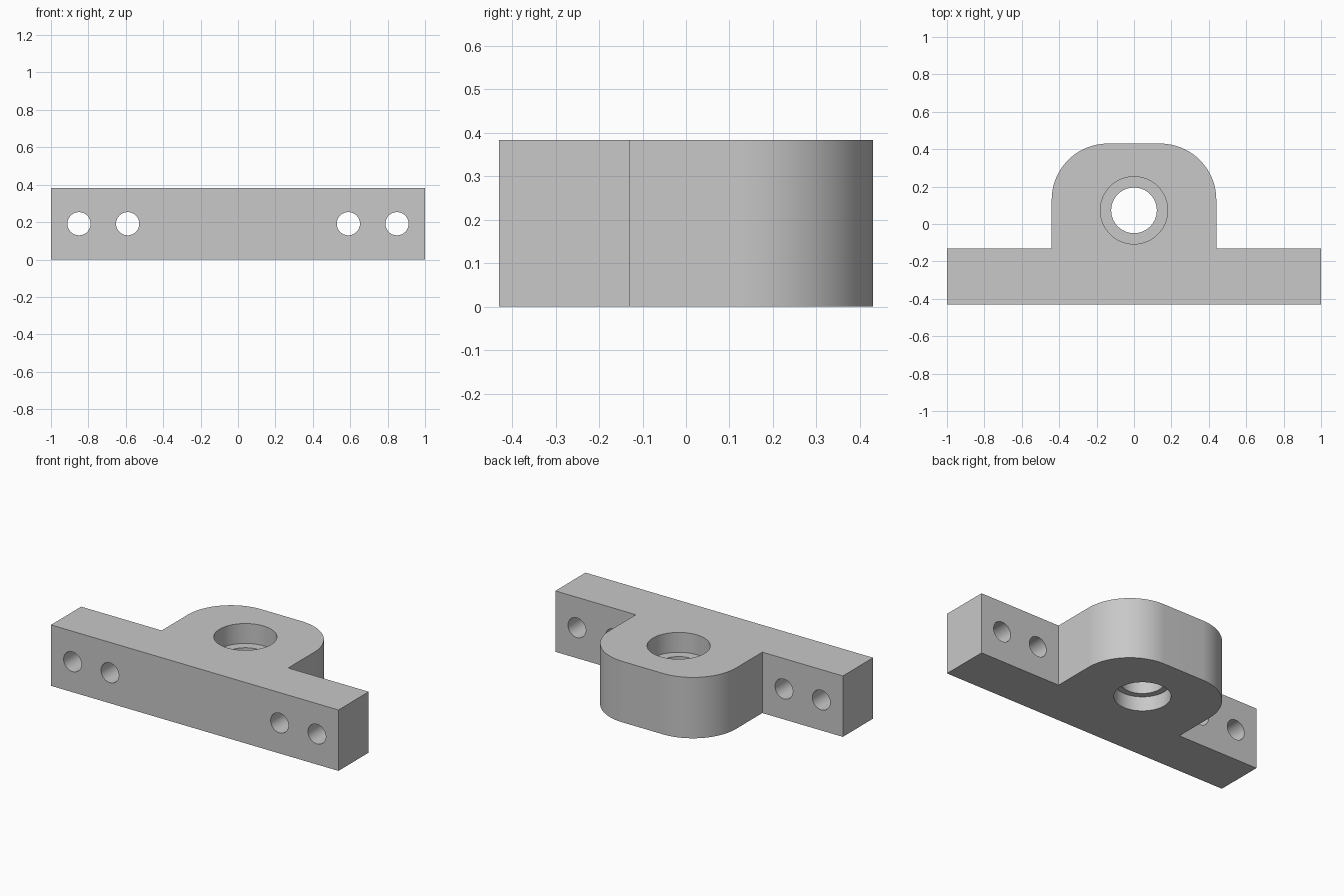
import bpy
import bmesh
import math

cube = bpy.data.objects.get("Cube")
if cube:
    bpy.data.objects.remove(cube, do_unlink=True)

HEIGHT = 0.383
FRONT, STEP, BACK = -0.43, -0.13, 0.43
LUG_HALF, CORNER = 0.44, 0.3
BORE_Y = 0.073

# Plain grey material
grey = bpy.data.materials.new("plain grey")
grey.use_nodes = True
colour = (0.58, 0.58, 0.58, 1)
grey.diffuse_color = colour
grey.node_tree.nodes["Principled BSDF"].inputs["Base Color"].default_value = colour

# Outline: flat bar with a round-cornered lug behind it
half = [(1, FRONT), (1, STEP), (LUG_HALF, STEP)]
for i in range(25):
    a = math.pi / 2 * i / 24
    half.append((LUG_HALF - CORNER + CORNER * math.cos(a),
                 BACK - CORNER + CORNER * math.sin(a)))
outline = half + [(-x, y) for x, y in reversed(half)]

bm = bmesh.new()
base = bm.faces.new([bm.verts.new((x, y, 0)) for x, y in outline])
top = bmesh.ops.extrude_face_region(bm, geom=[base])["geom"]
bmesh.ops.translate(bm, vec=(0, 0, HEIGHT),
                    verts=[v for v in top if isinstance(v, bmesh.types.BMVert)])
bmesh.ops.recalc_face_normals(bm, faces=bm.faces)
mesh = bpy.data.meshes.new("mounting_block")
bm.to_mesh(mesh)
bm.free()
block = bpy.data.objects.new("mounting_block", mesh)
bpy.context.collection.objects.link(block)
block.data.materials.append(grey)


def drill(radius, length, centre, tilt=0):
    """Cut a round hole through the block and discard the cutter."""
    bpy.ops.mesh.primitive_cylinder_add(vertices=64, radius=radius, depth=length,
                                        location=centre, rotation=(tilt, 0, 0))
    cutter = bpy.context.object
    cutter.name = "hole_cutter"
    cutter.hide_render = True
    cutter.data.materials.append(grey)
    mod = block.modifiers.new("hole", 'BOOLEAN')
    mod.operation = 'DIFFERENCE'
    mod.solver = 'EXACT'
    mod.object = cutter
    bpy.ops.object.select_all(action='DESELECT')
    bpy.context.view_layer.objects.active = block
    block.select_set(True)
    bpy.ops.object.modifier_apply(modifier=mod.name)
    bpy.data.objects.remove(cutter, do_unlink=True)


# Stepped vertical bore: wide top recess, inner lip, smaller bottom recess
drill(0.122, 1, (0, BORE_Y, HEIGHT / 2))
drill(0.18, 0.25, (0, BORE_Y, HEIGHT))
drill(0.16, 0.18, (0, BORE_Y, 0))

# Fixing holes through the bar ends
for side in (-1, 1):
    for x in (0.59, 0.85):
        drill(0.062, 0.5, (side * x, (FRONT + STEP) / 2, HEIGHT / 2), math.pi / 2)

bpy.ops.object.shade_smooth_by_angle(angle=math.radians(30))
